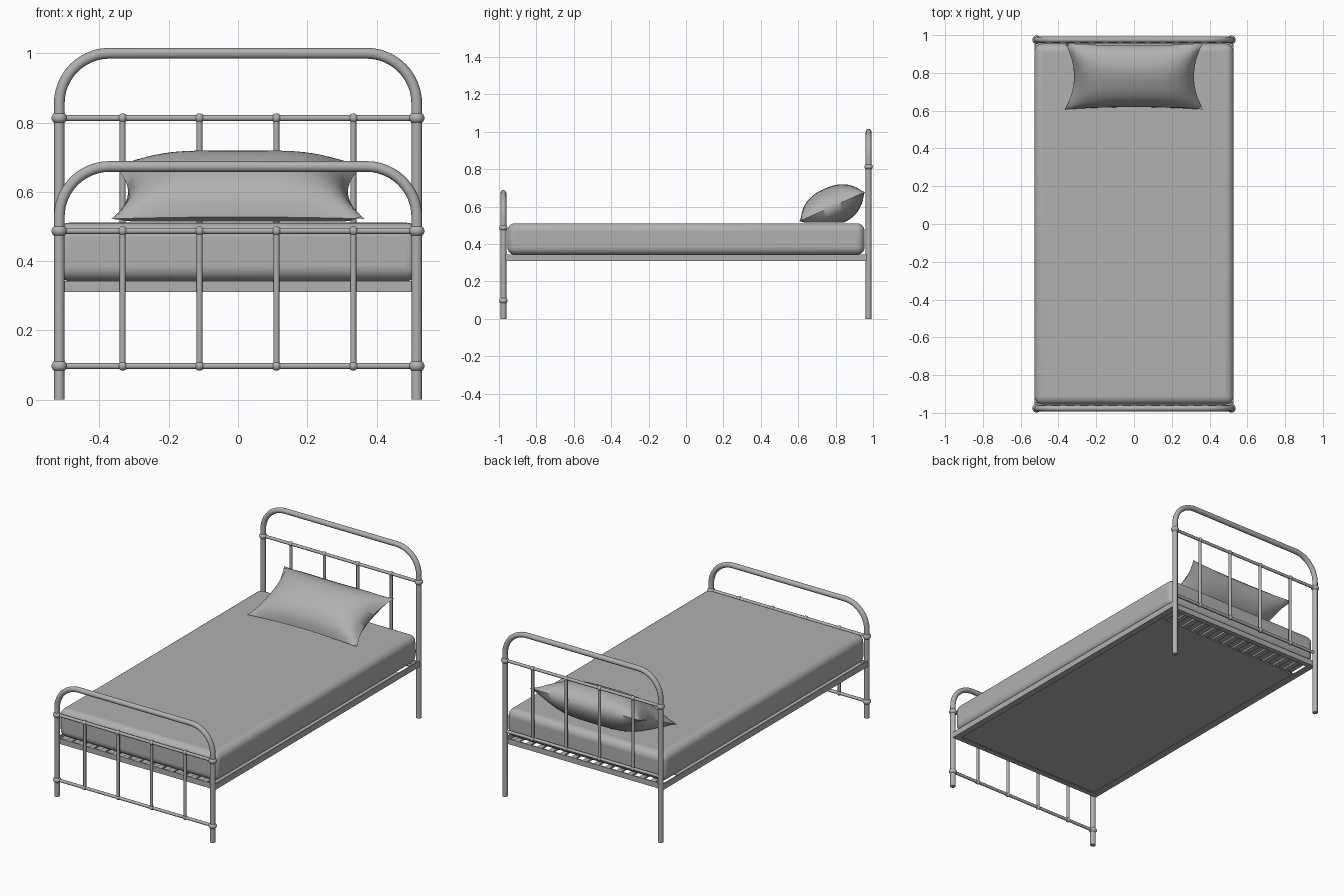
import bpy, bmesh
from math import sin, cos, pi, radians
from mathutils import Matrix, Vector

if "Cube" in bpy.data.objects:
    bpy.data.objects.remove(bpy.data.objects["Cube"])

PX, PY = 0.516, 0.976          # post position
SPINDLES = (-0.333, -0.111, 0.111, 0.333)


def smooth(ob, angle=40):
    bpy.ops.object.select_all(action='DESELECT')
    ob.select_set(True)
    bpy.context.view_layer.objects.active = ob
    bpy.ops.object.shade_smooth_by_angle(angle=radians(angle))


def tube(name, pts, r):
    cu = bpy.data.curves.new(name, 'CURVE')
    cu.dimensions = '3D'
    cu.bevel_depth = r
    cu.bevel_resolution = 4
    cu.use_fill_caps = True
    sp = cu.splines.new('POLY')
    sp.points.add(len(pts) - 1)
    for p, co in zip(sp.points, pts):
        p.co = (*co, 1)
    ob = bpy.data.objects.new(name, cu)
    bpy.context.collection.objects.link(ob)
    bpy.ops.object.select_all(action='DESELECT')
    ob.select_set(True)
    bpy.context.view_layer.objects.active = ob
    bpy.ops.object.convert(target='MESH')
    smooth(bpy.context.object)


def ball(name, loc, r, sz=1.0):
    bpy.ops.mesh.primitive_uv_sphere_add(segments=20, ring_count=12, radius=r, location=loc)
    ob = bpy.context.object
    ob.name = name
    ob.scale.z = sz
    smooth(ob)


def box(name, lo, hi, bevel=0, segs=4):
    lo, hi = Vector(lo), Vector(hi)
    bpy.ops.mesh.primitive_cube_add(size=1, location=(lo + hi) / 2)
    ob = bpy.context.object
    ob.name = name
    ob.scale = hi - lo
    bpy.ops.object.transform_apply(location=False, rotation=False)
    if bevel:
        m = ob.modifiers.new('round', 'BEVEL')
        m.width, m.segments = bevel, segs
        smooth(ob, 50)
    return ob


def bed_end(name, y, top, rails, collars, r=0.145):
    # bent tube hoop
    right = [(PX - r + r * cos(a), y, top - r + r * sin(a))
             for a in (i * pi / 24 for i in range(13))]
    left = [(-x, y, z) for x, y, z in reversed(right)]
    tube(name + '_hoop', [(PX, y, 0)] + right + left + [(-PX, y, 0)], 0.0155)
    # cross rails and spindles with joint balls
    for z in rails:
        tube(name + '_rail', [(-PX, y, z), (PX, y, z)], 0.009)
        for x in SPINDLES:
            ball(name + '_joint', (x, y, z), 0.0135)
    for x in SPINDLES:
        tube(name + '_spindle', [(x, y, rails[0]), (x, y, rails[1])], 0.0085)
    for z in collars:
        for x in (-PX, PX):
            ball(name + '_collar', (x, y, z), 0.0225, 0.8)


bed_end('headboard', PY, 1.0, (0.39, 0.813), (0.813,))
bed_end('footboard', -PY, 0.673, (0.097, 0.487), (0.097, 0.487))

# angle-iron side rails and end bars
for s in (-1, 1):
    xs = sorted((s * 0.520, s * 0.527))
    box('side_rail', (xs[0], -0.97, 0.31), (xs[1], 0.97, 0.345))
    xs = sorted((s * 0.488, s * 0.525))
    box('side_rail_lip', (xs[0], -0.965, 0.31), (xs[1], 0.965, 0.316))
    ys = sorted((s * 0.958, s * 0.966))
    box('end_bar', (-0.52, ys[0], 0.31), (0.52, ys[1], 0.342))
    ys = sorted((s * 0.935, s * 0.966))
    box('end_bar_lip', (-0.52, ys[0], 0.31), (0.52, ys[1], 0.316))

# lengthwise slats and the support sheet under them
for i in range(13):
    x = -0.45 + i * 0.075
    box('slat', (x - 0.016, -0.96, 0.331), (x + 0.016, 0.96, 0.341))
box('support_sheet', (-0.515, -0.95, 0.325), (0.515, 0.80, 0.332))

# mattress
box('mattress', (-0.527, -0.955, 0.342), (0.527, 0.955, 0.511), 0.042, 6)

# pillow: two bulged grids joined at a pinched seam, leaning on the headboard
bm = bmesh.new()
for s in (-1, 1):
    g = bmesh.ops.create_grid(bm, x_segments=28, y_segments=20, size=1)
    for v in g['verts']:
        a, b = v.co.x, v.co.y
        h = s * 0.104 * max(0, (1 - a ** 4) * (1 - abs(b) ** 2.5)) ** 0.7
        v.co = (a * 0.365 * (1 - 0.13 * (1 - b * b)),
                b * 0.192 * (1 - 0.07 * (1 - a * a)), h)
bmesh.ops.remove_doubles(bm, verts=bm.verts, dist=1e-4)
bmesh.ops.recalc_face_normals(bm, faces=bm.faces)
bm.transform(Matrix.Translation((0, 0.782, 0.600)) @ Matrix.Rotation(radians(24), 4, 'X'))
for v in bm.verts:                       # pressed flat against mattress and headboard
    v.co.z = max(v.co.z, 0.514)
    v.co.y = min(v.co.y, 0.962)
me = bpy.data.meshes.new('pillow')
bm.to_mesh(me)
bm.free()
pillow = bpy.data.objects.new('pillow', me)
bpy.context.collection.objects.link(pillow)
smooth(pillow, 60)

# one mid-grey finish for everything
grey = bpy.data.materials.new('mid_grey')
grey.diffuse_color = (0.44, 0.44, 0.44, 1)
grey.use_nodes = True
grey.node_tree.nodes["Principled BSDF"].inputs["Base Color"].default_value = grey.diffuse_color
for ob in bpy.data.objects:
    ob.data.materials.append(grey)
